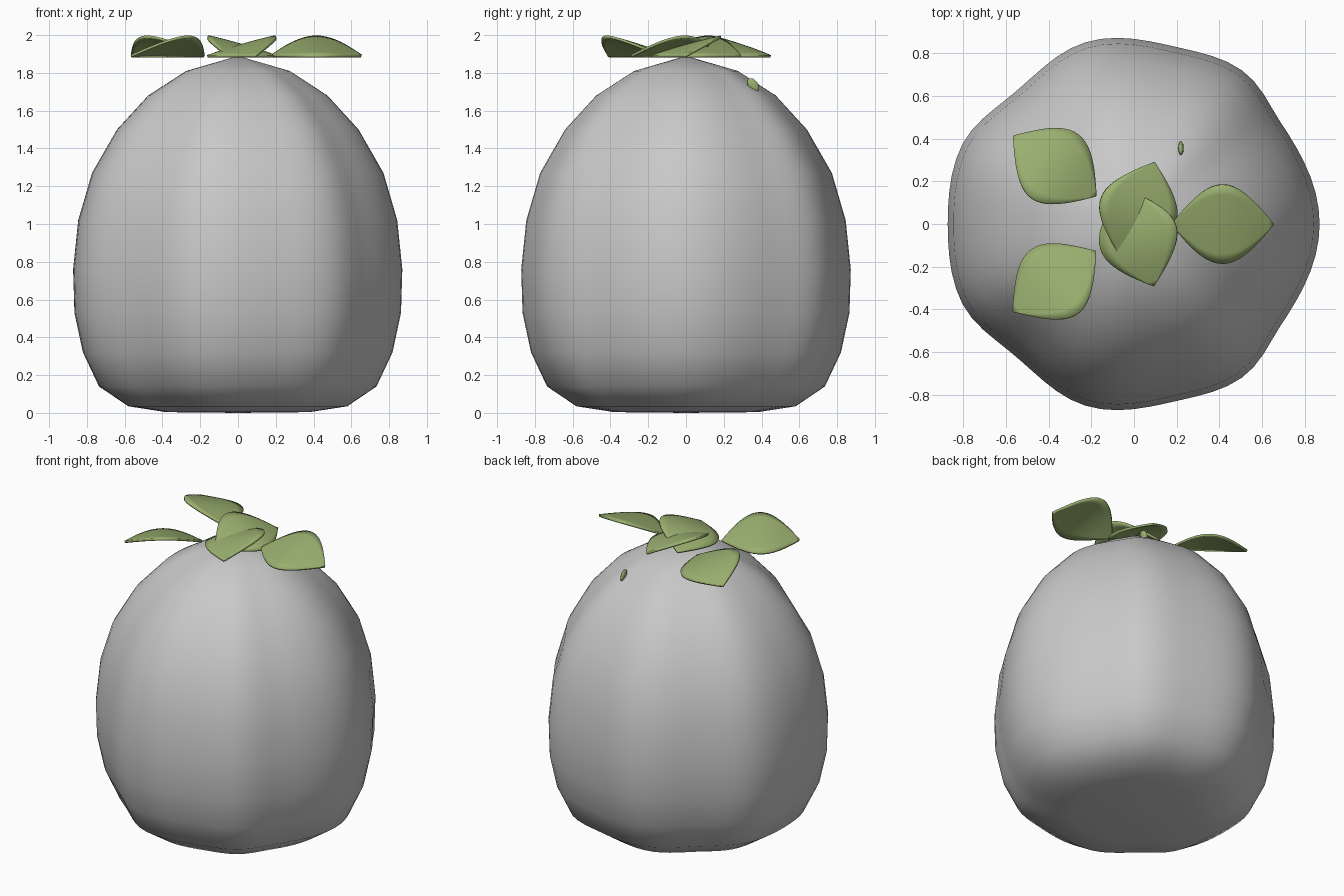
import bpy, math
from mathutils import Vector

if "Cube" in bpy.data.objects:
    bpy.data.objects.remove(bpy.data.objects["Cube"])


def material(name, rgb):
    m = bpy.data.materials.new(name)
    m.diffuse_color = (*rgb, 1)
    m.use_nodes = True
    m.node_tree.nodes["Principled BSDF"].inputs["Base Color"].default_value = m.diffuse_color
    return m


GREY = material("body grey", (0.58, 0.58, 0.58))
GREEN = material("leaf green", (0.32, 0.43, 0.16))


def make(name, verts, faces, mat, angle):
    me = bpy.data.meshes.new(name)
    me.from_pydata(verts, [], faces)
    me.materials.append(mat)
    ob = bpy.data.objects.new(name, me)
    bpy.context.collection.objects.link(ob)
    bpy.ops.object.select_all(action='DESELECT')
    ob.select_set(True)
    bpy.context.view_layer.objects.active = ob
    bpy.ops.object.shade_smooth_by_angle(angle=math.radians(angle))
    return ob


# Lobed outline of the body: crests and hollows, mirrored across y
LOBES = [(0, .87), (34, .836), (55, .88), (77, .853),
         (103, .882), (131, .832), (157, .888), (180, .873)]


def outline(deg):
    a = min(deg, 360 - deg)
    for (a0, r0), (a1, r1) in zip(LOBES, LOBES[1:]):
        if a <= a1:
            t = (1 - math.cos(math.pi * (a - a0) / (a1 - a0))) / 2
            return r0 + (r1 - r0) * t


# Body: coarse vertical profile swept round the lobed outline
PROFILE = [(.38, .004), (.58, .035), (.735, .14), (.82, .32), (.865, .53),
           (.872, .76), (.845, 1.02), (.772, 1.27), (.64, 1.5),
           (.475, 1.68), (.275, 1.81)]
N = 72
verts, faces = [], []
for r, z in PROFILE:
    for i in range(N):
        a = math.tau * i / N
        k = r / .872 * outline(360 * i / N)
        verts.append((k * math.cos(a), k * math.sin(a), z))
for j in range(len(PROFILE) - 1):
    for i in range(N):
        n = (i + 1) % N
        faces.append((j * N + i, j * N + n, (j + 1) * N + n, (j + 1) * N + i))
bottom, top = len(verts), len(verts) + 1
verts += [(0, 0, 0), (0, 0, 1.89)]
last = (len(PROFILE) - 1) * N
for i in range(N):
    n = (i + 1) % N
    faces += [(bottom, n, i), (top, last + i, last + n)]
make("body", verts, faces, GREY, 60)


# Leaves: arched blades tilted up on their left edge, five round the top
def leaf(name, angle, start=.175, length=.48, half=.185):
    nu, nv = 20, 8
    verts, faces = [], []
    c, s = math.cos(angle), math.sin(angle)
    for i in range(nu + 1):
        t = .004 + .992 * i / nu
        w = math.sin(math.pi * t)
        for j in range(nv + 1):
            v = 2 * j / nv - 1
            x, y = start + length * t, half * w * v
            z = 1.889 + .05 * w + .052 * w * v + .006 * w * (1 - v * v)
            verts.append((x * c - y * s, x * s + y * c, z))
    for i in range(nu):
        for j in range(nv):
            a = i * (nv + 1) + j
            faces.append((a, a + nv + 1, a + nv + 2, a + 1))
    ob = make(name, verts, faces, GREEN, 40)
    sol = ob.modifiers.new("thickness", 'SOLIDIFY')
    sol.thickness, sol.offset = .014, 0


# Distances of the blade base from the centre along each direction
for k, start in enumerate((.175, -.175, .22, .22, -.175)):
    leaf("leaf_%d" % (k + 1), math.radians(72 * k), start)

# Small sprout poking through the back of the body
bpy.ops.mesh.primitive_uv_sphere_add(segments=16, ring_count=8, radius=1,
                                     location=(.22, .355, 1.735))
sprout = bpy.context.object
sprout.name = "sprout"
sprout.scale = (.013, .026, .041)
sprout.rotation_euler = (math.radians(35), 0, 0)
sprout.data.materials.append(GREEN)
bpy.ops.object.shade_smooth_by_angle(angle=math.radians(40))
